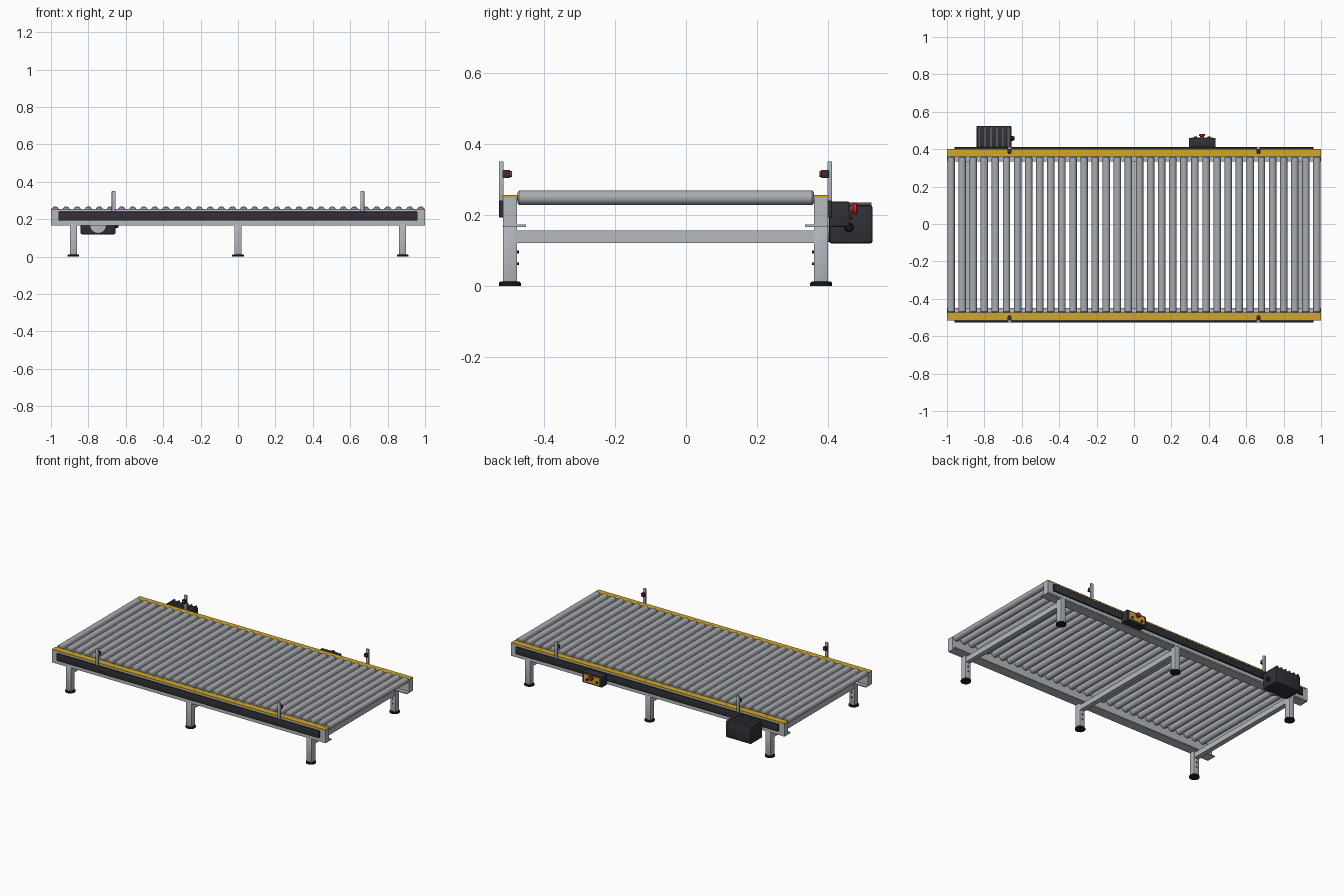
import bpy, bmesh, math
from mathutils import Matrix

if "Cube" in bpy.data.objects:
    bpy.data.objects.remove(bpy.data.objects["Cube"])


def material(name, r, g, b):
    m = bpy.data.materials.new(name)
    m.diffuse_color = (r, g, b, 1)
    m.use_nodes = True
    m.node_tree.nodes["Principled BSDF"].inputs["Base Color"].default_value = m.diffuse_color
    return m


STEEL = material("frame grey", 0.46, 0.49, 0.52)
ROLLER = material("roller grey", 0.40, 0.42, 0.44)
YELLOW = material("safety yellow", 0.64, 0.38, 0.02)
DARK = material("dark charcoal", 0.03, 0.03, 0.037)
BLACK = material("rubber black", 0.012, 0.012, 0.014)
RED = material("signal red", 0.60, 0.02, 0.03)
FIN = material("fin grey", 0.10, 0.10, 0.115)

FRONT, BACK, MID = -0.495, 0.38, -0.057      # rail centre lines and frame centre
LEG_X = (-0.88, 0.0, 0.88)


def finish(name, bm, mat, smooth=False):
    mesh = bpy.data.meshes.new(name)
    bmesh.ops.recalc_face_normals(bm, faces=bm.faces)
    bm.to_mesh(mesh)
    bm.free()
    ob = bpy.data.objects.new(name, mesh)
    bpy.context.collection.objects.link(ob)
    mesh.materials.append(mat)
    if smooth:
        bpy.ops.object.select_all(action='DESELECT')
        ob.select_set(True)
        bpy.context.view_layer.objects.active = ob
        bpy.ops.object.shade_smooth_by_angle(angle=math.radians(35))
    return ob


def box(name, x, y, z, mat, bevel=0):
    """Box from (low, high) ranges on each axis."""
    bm = bmesh.new()
    size = [a[1] - a[0] for a in (x, y, z)]
    mid = [(a[1] + a[0]) / 2 for a in (x, y, z)]
    bmesh.ops.create_cube(bm, size=1, matrix=Matrix.Translation(mid) @ Matrix.Diagonal((*size, 1)))
    if bevel:
        bmesh.ops.bevel(bm, geom=bm.edges[:], offset=bevel, segments=2, profile=0.5, affect='EDGES')
    return finish(name, bm, mat, bool(bevel))


def lathe(name, profile, origin, axis, mat, sides=24):
    """Revolve (radius, distance) points around the z, y or x axis."""
    bm = bmesh.new()
    rings = [[bm.verts.new((r * math.cos(2 * math.pi * i / sides),
                            r * math.sin(2 * math.pi * i / sides), d))
              for i in range(sides)] for r, d in profile]
    for a, b in zip(rings, rings[1:]):
        for i in range(sides):
            j = (i + 1) % sides
            bm.faces.new((a[i], a[j], b[j], b[i]))
    bm.faces.new(rings[0])
    bm.faces.new(rings[-1])
    turn = {'z': Matrix(), 'y': Matrix.Rotation(-math.pi / 2, 4, 'X'),
            'x': Matrix.Rotation(math.pi / 2, 4, 'Y')}[axis]
    bm.transform(Matrix.Translation(origin) @ turn)
    return finish(name, bm, mat, True)


# Rollers with stepped end caps and axle ends
roller_profile = [(0.008, -0.435), (0.008, -0.417), (0.016, -0.417), (0.020, -0.412),
                  (0.020, 0.412), (0.016, 0.417), (0.008, 0.417), (0.008, 0.435)]
for i in range(34):
    x = -0.978 + i * 1.956 / 33
    lathe("roller", roller_profile, (x, MID, 0.248), 'y', ROLLER)

for y, out, side in ((FRONT, -1, "front"), (BACK, 1, "back")):
    def span(a, b):
        """Range measured outward from the rail centre line."""
        return tuple(sorted((y + out * a, y + out * b)))

    # Side rail, inner bottom lip, yellow cap and dark side cover
    box(side + "_rail", (-1, 1), span(-0.02, 0.02), (0.172, 0.248), STEEL)
    box(side + "_rail_lip", (-1, 1), span(-0.045, 0.018), (0.166, 0.173), STEEL)
    box(side + "_yellow_cap", (-1, 1), span(-0.021, 0.021), (0.248, 0.255), YELLOW)
    box(side + "_side_cover", (-0.96, 0.96), span(0.019, 0.031), (0.192, 0.240), DARK, 0.003)

    # Legs with adjusting bolts and round levelling feet
    for x in LEG_X:
        box(side + "_leg", (x - 0.019, x + 0.019), span(-0.02, 0.02), (0.010, 0.172), STEEL, 0.002)
        lathe(side + "_foot", [(0.031, 0), (0.031, 0.008), (0.027, 0.012)], (x, y, 0), 'z', BLACK)
        for z in (0.062, 0.095):
            c = y - out * 0.021
            lathe("leg_bolt", [(0.004, -0.004), (0.004, 0.004)], (x, c, z), 'y', DARK, 8)

    # Sensor posts with inward-facing red lenses
    for x in (-0.665, 0.665):
        box("sensor_post", (x - 0.010, x + 0.010), span(0.018, 0.031), (0.240, 0.350), STEEL, 0.002)
        box("sensor_body", (x - 0.011, x + 0.011), span(0.000, 0.022), (0.303, 0.326), DARK, 0.002)
        lathe("sensor_lens", [(0.008, -0.003), (0.008, 0.003)],
              (x, y - out * 0.002, 0.3145), 'y', RED, 16)

# Cross members between the legs
for x in LEG_X:
    box("cross_member", (x - 0.016, x + 0.016), (FRONT + 0.018, BACK - 0.018), (0.121, 0.156), STEEL)

# Drive motor: body, cooling fins, round flange and cable gland
box("motor_body", (-0.842, -0.655), (0.402, 0.525), (0.119, 0.227), DARK, 0.008)
for i in range(6):
    x = -0.828 + i * 0.0316
    box("motor_fin", (x - 0.005, x + 0.005), (0.412, 0.522), (0.222, 0.235), FIN)
lathe("motor_flange", [(0.044, 0), (0.044, 0.028)], (-0.748, 0.376, 0.168), 'y', STEEL, 32)
lathe("motor_cable_gland", [(0.013, 0), (0.013, 0.010), (0.009, 0.018)],
      (-0.658, 0.458, 0.165), 'x', BLACK, 16)

# Control box: yellow face plate, stop button and two small push buttons
box("control_box", (0.293, 0.437), (0.402, 0.460), (0.166, 0.237), DARK, 0.004)
box("control_plate", (0.307, 0.423), (0.458, 0.463), (0.177, 0.226), YELLOW)
lathe("stop_button", [(0.010, 0), (0.010, 0.008), (0.016, 0.010), (0.016, 0.018), (0.012, 0.021)],
      (0.364, 0.461, 0.217), 'y', RED)
for x in (0.328, 0.400):
    lathe("push_button", [(0.008, 0), (0.008, 0.006)], (x, 0.461, 0.193), 'y', BLACK, 16)
